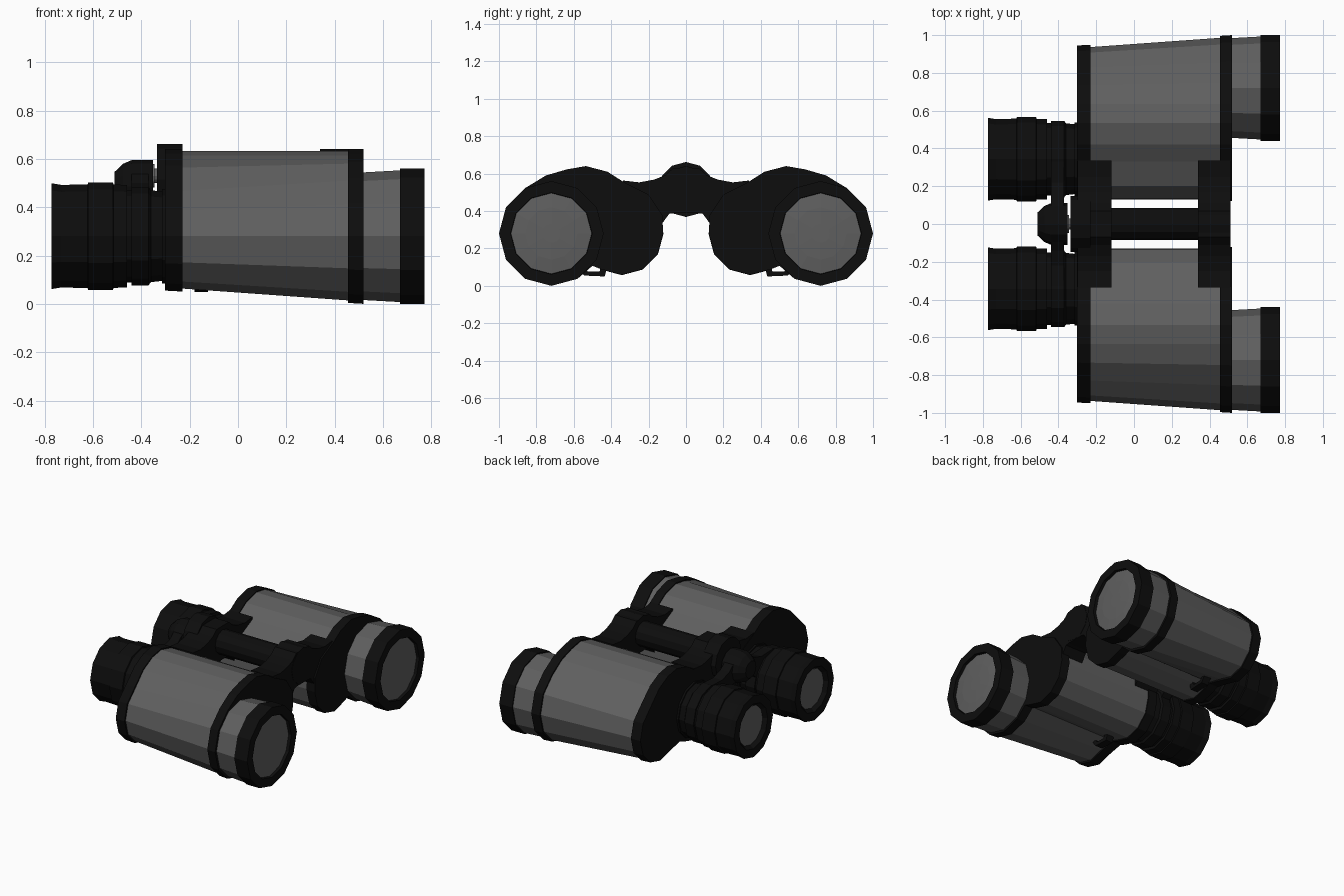
import bpy, bmesh, math

if "Cube" in bpy.data.objects:
    bpy.data.objects.remove(bpy.data.objects["Cube"])


def material(name, rgb):
    m = bpy.data.materials.new(name)
    m.diffuse_color = (*rgb, 1)
    m.use_nodes = True
    m.node_tree.nodes["Principled BSDF"].inputs["Base Color"].default_value = m.diffuse_color
    return m


BLACK = material("black rubber", (0.004, 0.004, 0.004))
GREY = material("grey panel", (0.115, 0.115, 0.115))


def loft(name, sections, mat, mirror=False):
    """Skin a list of equal-length (x, [(y, z), ...]) sections and cap both ends."""
    bm = bmesh.new()
    rings = [[bm.verts.new((x, y, z)) for y, z in pts] for x, pts in sections]
    n = len(rings[0])
    for a, b in zip(rings, rings[1:]):
        for i in range(n):
            j = (i + 1) % n
            bm.faces.new((a[i], a[j], b[j], b[i]))
    caps = [bm.faces.new(rings[0]), bm.faces.new(rings[-1])]
    bmesh.ops.recalc_face_normals(bm, faces=bm.faces)
    bmesh.ops.triangulate(bm, faces=caps)
    me = bpy.data.meshes.new(name)
    bm.to_mesh(me)
    bm.free()
    me.materials.append(mat)
    ob = bpy.data.objects.new(name, me)
    bpy.context.collection.objects.link(ob)
    if mirror:
        mod = ob.modifiers.new("other side", 'MIRROR')
        mod.use_axis = (False, True, False)
    return ob


def circle(r, cy, cz, n=12):
    return [(cy + r * math.cos(2 * math.pi * i / n),
             cz + r * math.sin(2 * math.pi * i / n)) for i in range(n)]


def lathe(name, profile, cy, cz, mat, mirror=False, n=12):
    return loft(name, [(x, circle(r, cy, cz, n)) for x, r in profile], mat, mirror)


def symmetric(half):
    return half + [(-y, z) for y, z in reversed(half)]


# Prism housing outline: objective arc, roof, eyepiece lobe
def housing(r, grow=0.0):
    def arc(cy, rad, degs):
        return [(cy + rad * math.cos(math.radians(d)),
                 0.28 + rad * math.sin(math.radians(d))) for d in degs]
    g = grow
    k = (r - 0.22) / 0.06
    return (arc(0.72, r + g, (-120, -90, -60, -30, 0, 30, 60))
            + [(0.735 + 0.015 * k, 0.565 + 0.02 * k + g), (0.635, 0.615 + g),
               (0.535, 0.632 + g), (0.42, 0.602 + g), (0.33, 0.545 + g),
               (0.20, 0.48 + g), (0.135 - g, 0.38)]
            + arc(0.343, 0.213 + g, (180, 210, 240, 270, 300))
            + [(0.50, 0.115 - g)])


loft("housing_panel", [(-0.24, housing(0.216)), (0.46, housing(0.266))], GREY, True)
loft("rear_cover", [(-0.302, housing(0.217, 0.008)), (-0.23, housing(0.221, 0.008))], BLACK, True)
loft("front_cover", [(0.455, housing(0.268, 0.008)), (0.52, housing(0.272, 0.008))], BLACK, True)

# Objective ends
lathe("objective_tube", [(0.50, 0.263), (0.68, 0.273)], 0.72, 0.28, GREY, True)
lathe("objective_ring", [(0.67, 0.28), (0.772, 0.28), (0.772, 0.218), (0.74, 0.215)],
      0.72, 0.28, BLACK, True)
lathe("objective_lens", [(0.738, 0.216), (0.752, 0.216), (0.76, 0.14), (0.763, 0.05)],
      0.72, 0.28, GREY, True)

# Eyepieces with stepped rubber cups
lathe("eyepiece", [(-0.29, 0.195), (-0.315, 0.195), (-0.315, 0.185), (-0.36, 0.19),
                   (-0.37, 0.203), (-0.44, 0.203), (-0.44, 0.192), (-0.46, 0.192),
                   (-0.46, 0.212), (-0.515, 0.214), (-0.518, 0.223), (-0.62, 0.223),
                   (-0.622, 0.215), (-0.73, 0.212), (-0.772, 0.219), (-0.772, 0.16),
                   (-0.74, 0.135)], 0.343, 0.28, BLACK, True)
lathe("eyepiece_lens", [(-0.735, 0.138), (-0.748, 0.138), (-0.754, 0.06)],
      0.343, 0.28, GREY, True)

# Centre hinge and its arms
lathe("hinge_tube", [(-0.25, 0.085), (0.51, 0.085)], 0, 0.515, BLACK)
lathe("rear_hinge_disc", [(-0.335, 0.147), (-0.23, 0.147)], 0, 0.515, BLACK)
arm = symmetric([(0.07, 0.628), (0.11, 0.592), (0.17, 0.568), (0.25, 0.553),
                 (0.337, 0.563), (0.337, 0.47), (0.2, 0.36), (0.13, 0.33),
                 (0.09, 0.385), (0.06, 0.39)])
loft("rear_hinge_arm", [(-0.30, arm), (-0.12, arm)], BLACK)
loft("front_hinge_arm", [(0.34, arm), (0.51, arm)], BLACK)
lathe("front_hinge_disc", [(0.34, 0.125), (0.512, 0.125)], 0, 0.515, BLACK)

# Focus knob, spindle and eyepiece bridge
lathe("focus_knob", [(-0.512, 0.06), (-0.475, 0.095), (-0.44, 0.11), (-0.352, 0.11)],
      0, 0.485, BLACK)
lathe("focus_spindle", [(-0.37, 0.03), (-0.355, 0.03), (-0.355, 0.048), (-0.345, 0.048),
                        (-0.345, 0.03), (-0.32, 0.03)], 0, 0.53, GREY)
bridge = symmetric([(0.08, 0.55), (0.14, 0.50), (0.22, 0.475), (0.34, 0.48),
                    (0.34, 0.30), (0.17, 0.34), (0.10, 0.40)])
loft("eyepiece_bridge", [(-0.44, bridge), (-0.37, bridge)], BLACK)

# Strap lugs under the housing
lug = [(0.415, 0.12), (0.435, 0.05), (0.545, 0.055), (0.585, 0.11),
       (0.555, 0.11), (0.53, 0.078), (0.462, 0.076), (0.45, 0.12)]
loft("strap_lug", [(-0.18, lug), (-0.125, lug)], BLACK, True)
